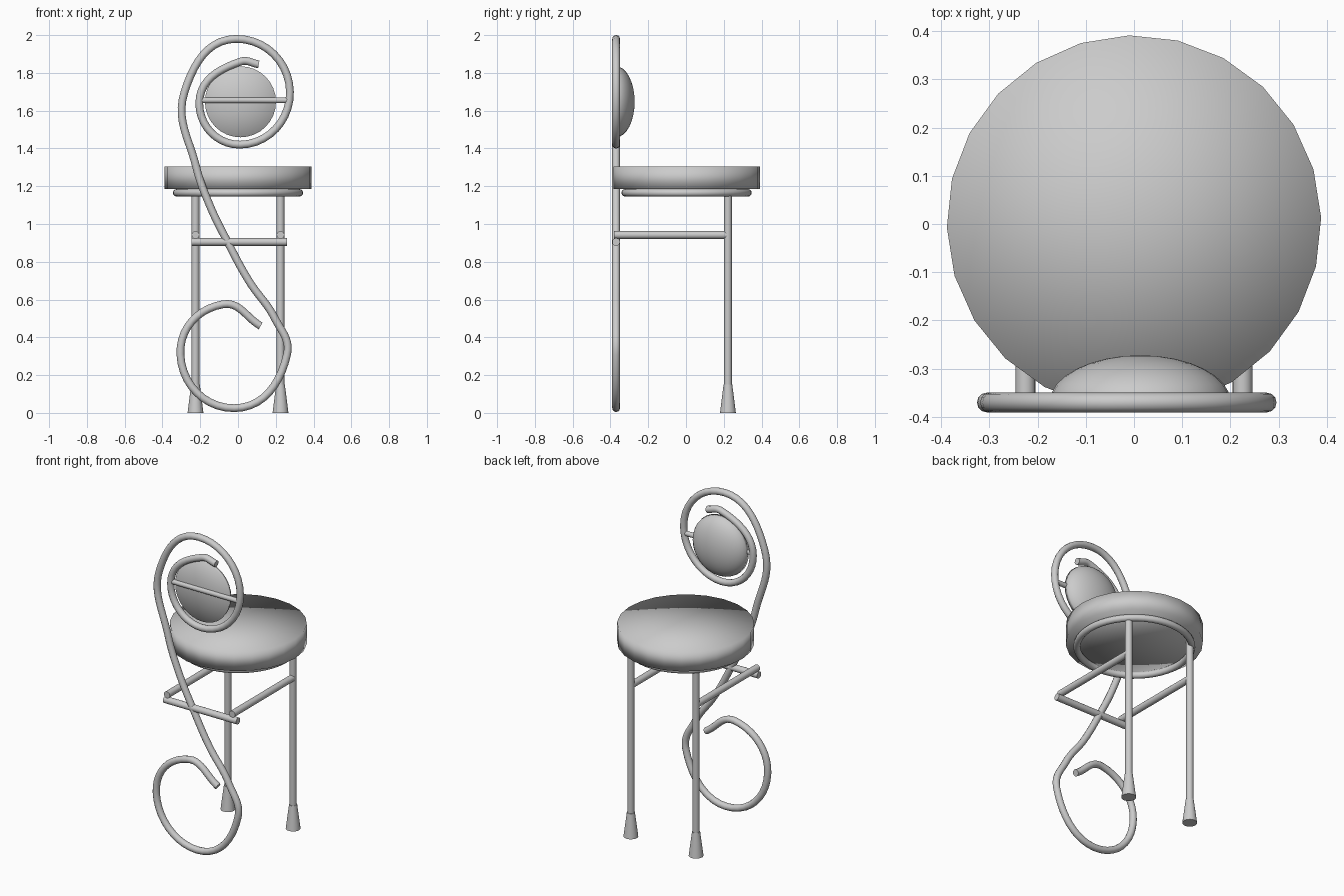
import bpy, bmesh, math
from mathutils import Vector

cube = bpy.data.objects.get("Cube")
if cube:
    bpy.data.objects.remove(cube, do_unlink=True)

grey = bpy.data.materials.new("plain grey")
grey.use_nodes = True
GREY = (0.6, 0.6, 0.6, 1)
grey.diffuse_color = GREY
grey.node_tree.nodes["Principled BSDF"].inputs["Base Color"].default_value = GREY

TUBE = 0.0205
FRONT = -0.37


def finish(name, sharp=True):
    ob = bpy.context.object
    ob.name = name
    ob.data.materials.append(grey)
    if sharp:
        bpy.ops.object.shade_smooth_by_angle(angle=math.radians(40))
    else:
        bpy.ops.object.shade_smooth()
    return ob


def rod(name, a, b, r1=TUBE, r2=None):
    """Round bar or tapered cone between two points."""
    a, b = Vector(a), Vector(b)
    bpy.ops.mesh.primitive_cone_add(
        vertices=20, radius1=r1, radius2=r1 if r2 is None else r2,
        depth=(b - a).length, location=(a + b) / 2,
        rotation=(b - a).to_track_quat('Z', 'Y').to_euler())
    return finish(name)


# Seat cushion with soft shading over its rim
bpy.ops.mesh.primitive_cylinder_add(vertices=24, radius=0.388, depth=0.12,
                                    end_fill_type='TRIFAN', location=(0, 0.003, 1.245),
                                    rotation=(0, 0, math.radians(1.5)))
finish("seat_cushion", sharp=False)

# Tubular ring under the seat
bpy.ops.mesh.primitive_torus_add(major_radius=0.325, minor_radius=0.02, major_segments=48,
                                 minor_segments=12, location=(0, 0.003, 1.165))
finish("seat_ring")

# Back legs, flared feet and side stretchers
for side, x in (("left", 0.225), ("right", -0.225)):
    rod(side + "_leg", (x, 0.222, 0.14), (x, 0.222, 1.18))
    rod(side + "_foot", (x, 0.222, 0), (x, 0.222, 0.15), 0.042, 0.023)
    rod(side + "_stretcher", (x, -0.38, 0.942), (x, 0.222, 0.942))

# Front stretcher and backrest crossbar
rod("front_stretcher", (-0.245, FRONT, 0.905), (0.26, FRONT, 0.905))
rod("backrest_crossbar", (-0.19, FRONT, 1.655), (0.27, FRONT, 1.655), 0.015)

# Backrest pad: half an ellipsoid, flat towards the front
bpy.ops.mesh.primitive_uv_sphere_add(segments=32, ring_count=16, radius=1)
pad = bpy.context.object
bm = bmesh.new()
bm.from_mesh(pad.data)
cut = bmesh.ops.bisect_plane(bm, geom=bm.verts[:] + bm.edges[:] + bm.faces[:], dist=1e-5,
                             plane_co=(0, 0, 0), plane_no=(0, 0, 1), clear_inner=True)
rim = [e for e in bm.edges if e.is_boundary]
cap = bmesh.ops.contextual_create(bm, geom=rim)["faces"]
bmesh.ops.poke(bm, faces=cap)
bmesh.ops.recalc_face_normals(bm, faces=bm.faces[:])
bm.to_mesh(pad.data)
bm.free()
pad.scale = (0.188, 0.188, 0.098)
pad.rotation_euler = (-math.pi / 2, 0, 0)
pad.location = (0.013, FRONT, 1.647)
finish("backrest_pad", sharp=False)

# One continuous scroll: upper spiral, sweeping stem, lower curl
path = [(0.11, 1.845), (0.015, 1.86), (-0.205, 1.64), (0.01, 1.42), (0.275, 1.70),
        (-0.01, 1.98), (-0.283, 1.70), (-0.222, 1.305), (-0.15, 1.10), (-0.055, 0.905),
        (0.06, 0.695), (0.193, 0.504), (0.26, 0.31), (-0.02, 0.025), (-0.305, 0.31),
        (-0.08, 0.575), (0.12, 0.46)]
curve = bpy.data.curves.new("scroll_frame", 'CURVE')
curve.dimensions = '3D'
curve.bevel_depth = TUBE
curve.bevel_resolution = 4
curve.resolution_u = 10
curve.use_fill_caps = True
spline = curve.splines.new('BEZIER')
spline.bezier_points.add(len(path) - 1)
for point, (x, z) in zip(spline.bezier_points, path):
    point.co = (x, FRONT, z)
    point.handle_left_type = point.handle_right_type = 'AUTO'
scroll = bpy.data.objects.new("scroll_frame", curve)
bpy.context.collection.objects.link(scroll)
bpy.ops.object.select_all(action='DESELECT')
scroll.select_set(True)
bpy.context.view_layer.objects.active = scroll
bpy.ops.object.convert(target='MESH')
finish("scroll_frame")
